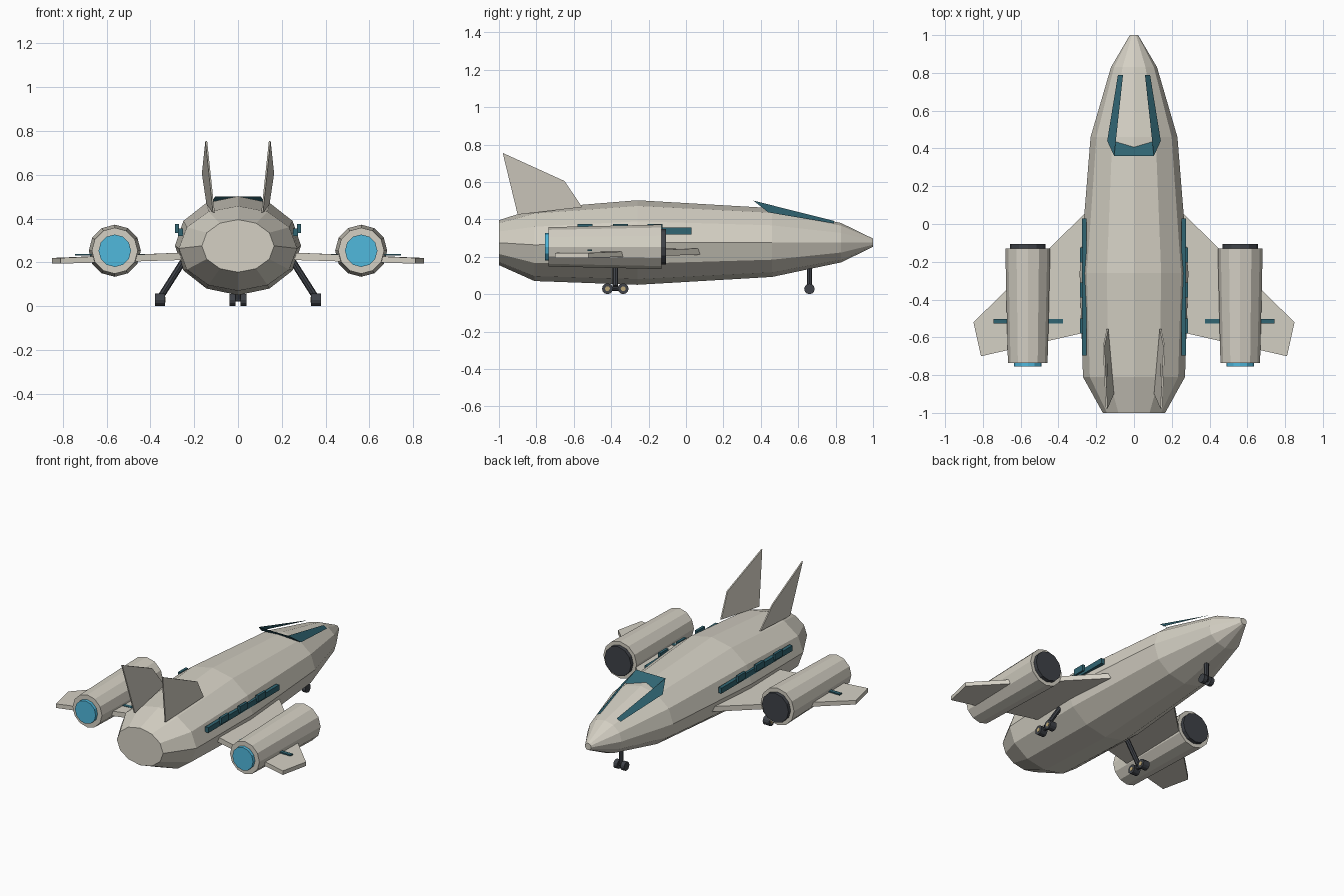
import bpy, bmesh, math
from mathutils import Vector

if "Cube" in bpy.data.objects:
    bpy.data.objects.remove(bpy.data.objects["Cube"])


def mat(name, col):
    m = bpy.data.materials.new(name)
    m.diffuse_color = (*col, 1)
    m.use_nodes = True
    m.node_tree.nodes["Principled BSDF"].inputs["Base Color"].default_value = m.diffuse_color
    return m


HULL = mat("hull_beige", (0.66, 0.63, 0.55))
TEAL = mat("window_teal", (0.03, 0.13, 0.17))
BLUE = mat("exhaust_blue", (0.08, 0.48, 0.72))
DARK = mat("dark_metal", (0.05, 0.055, 0.065))
GOLD = mat("hub_gold", (0.5, 0.38, 0.18))


def mesh(name, verts, faces, material):
    me = bpy.data.meshes.new(name)
    bm = bmesh.new()
    vs = [bm.verts.new(v) for v in verts]
    for f in faces:
        bm.faces.new([vs[i] for i in f])
    bmesh.ops.recalc_face_normals(bm, faces=bm.faces)
    bm.to_mesh(me)
    bm.free()
    me.materials.append(material)
    ob = bpy.data.objects.new(name, me)
    bpy.context.collection.objects.link(ob)
    return ob


def mirrored(ob):
    # mirror a part across the centre plane
    m = ob.modifiers.new("mirror", 'MIRROR')
    m.use_mirror_merge = False
    return ob


def stack(name, rings, material):
    # join equal-length rings of points into a closed solid
    n = len(rings[0])
    verts = [p for r in rings for p in r]
    faces = [[k * n + i, k * n + (i + 1) % n, (k + 1) * n + (i + 1) % n, (k + 1) * n + i]
             for k in range(len(rings) - 1) for i in range(n)]
    faces += [list(range(n)), list(range(len(verts) - n, len(verts)))]
    return mesh(name, verts, faces, material)


def loft(name, stations, material, cx=0, n=12):
    # stations: y, half width, bottom z, top z
    rings = []
    for y, rx, z0, z1 in stations:
        rings.append([(cx + rx * math.cos(2 * math.pi * i / n), y,
                       (z0 + z1) / 2 + (z1 - z0) / 2 * math.sin(2 * math.pi * i / n))
                      for i in range(n)])
    return stack(name, rings, material)


def box(name, x0, x1, y0, y1, z0, z1, material):
    return stack(name, [[(x0, y0, z), (x1, y0, z), (x1, y1, z), (x0, y1, z)]
                        for z in (z0, z1)], material)


def rod(name, a, b, r, material, n=8):
    # straight cylinder between two points
    a, b = Vector(a), Vector(b)
    q = (b - a).to_track_quat('Z', 'Y')
    ring = [q @ Vector((r * math.cos(2 * math.pi * i / n), r * math.sin(2 * math.pi * i / n), 0))
            for i in range(n)]
    return stack(name, [[p + v for v in ring] for p in (a, b)], material)


# Fuselage
loft("fuselage", [(-1, 0.165, 0.155, 0.395), (-0.81, 0.27, 0.07, 0.457),
                  (-0.26, 0.288, 0.05, 0.502), (0.46, 0.23, 0.092, 0.46),
                  (0.83, 0.122, 0.17, 0.38), (1, 0.022, 0.253, 0.297)], HULL)

# Swept wings
outline = [(0.24, 0.075, 0.228, 0.017), (0.85, -0.52, 0.207, 0.013),
           (0.81, -0.70, 0.207, 0.013), (0.24, -0.57, 0.228, 0.017)]
mirrored(stack("wing", [[(x, y, z + s * t) for x, y, z, t in outline] for s in (-1, 1)], HULL))
mirrored(box("wing_bar", 0.375, 0.745, -0.527, -0.503, 0.231, 0.239, TEAL))

# Engine pods with intake and exhaust
EX = 0.5625
mirrored(loft("engine", [(-0.735, 0.105, 0.148, 0.358), (-0.13, 0.119, 0.134, 0.372)], HULL, EX))
mirrored(loft("intake", [(-0.14, 0.095, 0.158, 0.348), (-0.107, 0.095, 0.158, 0.348)], DARK, EX))
mirrored(loft("exhaust", [(-0.755, 0.074, 0.179, 0.327), (-0.73, 0.074, 0.179, 0.327)], BLUE, EX))

# Tail fins
fin = [(0.140, -0.555, 0.465), (0.161, -0.65, 0.605), (0.145, -0.98, 0.755), (0.11, -0.90, 0.425)]
mirrored(stack("tail_fin", [[(x + s * 0.004, y, z) for x, y, z in fin] for s in (-1, 1)], HULL))

# Canopy: open shell of a rear pane and two side panes
top, low = (0.105, 0.36, 0.50), (0.142, 0.44, 0.437)
nose_low, nose_top = (0.085, 0.79, 0.378), (0.058, 0.79, 0.392)
flip = lambda p: (-p[0], p[1], p[2])
mesh("canopy", [top, low, nose_low, nose_top] + [flip(p) for p in (top, low, nose_low, nose_top)],
     [(0, 1, 2, 3), (4, 7, 6, 5), (0, 4, 5, 1)], TEAL)

# Side window strip with raised panes
mirrored(box("window_strip", 0.252, 0.275, -0.695, 0.03, 0.32, 0.355, TEAL))
for y in (-0.54, -0.35, -0.165):
    mirrored(box("window_pane", 0.270, 0.287, y - 0.04, y + 0.04, 0.335, 0.376, TEAL))

# Nose gear
rod("nose_strut", (0, 0.66, 0.03), (0, 0.66, 0.16), 0.014, DARK)
rod("nose_axle", (-0.03, 0.66, 0.03), (0.03, 0.66, 0.03), 0.01, DARK)
mirrored(rod("nose_wheel", (0.012, 0.66, 0.028), (0.038, 0.66, 0.028), 0.028, DARK, 12))

# Main gear
mirrored(rod("main_strut", (0.25, -0.378, 0.205), (0.355, -0.378, 0.04), 0.015, DARK))
mirrored(rod("main_beam", (0.355, -0.42, 0.03), (0.355, -0.336, 0.03), 0.012, DARK))
for y in (-0.42, -0.336):
    mirrored(rod("main_wheel", (0.333, y, 0.029), (0.378, y, 0.029), 0.029, DARK, 12))
    mirrored(rod("main_hub", (0.331, y, 0.029), (0.380, y, 0.029), 0.013, GOLD, 12))
